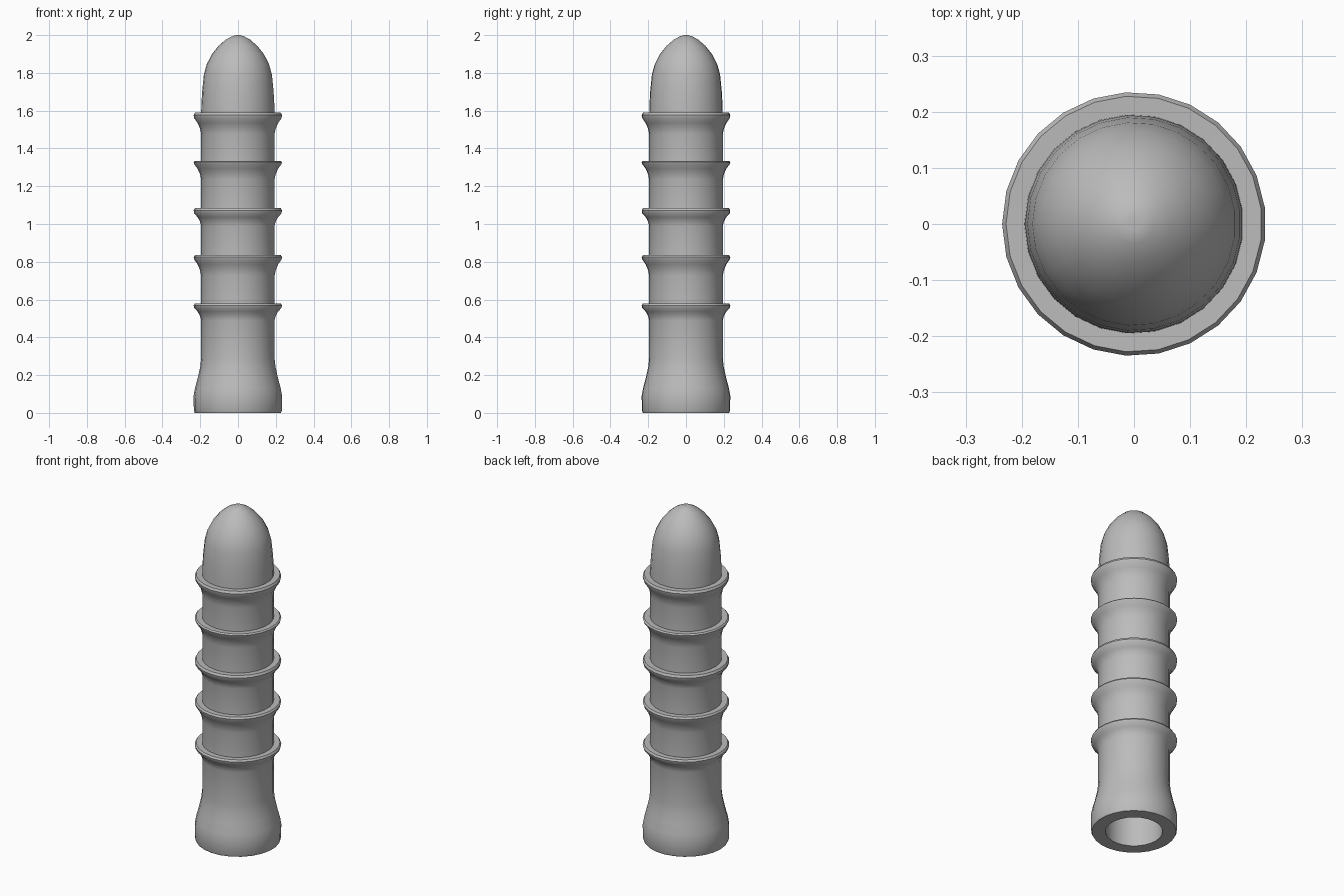
import bpy, bmesh, math

if "Cube" in bpy.data.objects:
    bpy.data.objects.remove(bpy.data.objects["Cube"])

SIDES = 25
gray = bpy.data.materials.new("plain gray")
gray.diffuse_color = (0.5, 0.5, 0.5, 1)
gray.use_nodes = True
gray.node_tree.nodes["Principled BSDF"].inputs["Base Color"].default_value = gray.diffuse_color


def lathe(name, profile, angle=35):
    """Revolve (radius, z) points around z; a radius of 0 closes to a point."""
    bm = bmesh.new()
    rings = []
    for r, z in profile:
        if r == 0:
            rings.append([bm.verts.new((0, 0, z))] * SIDES)
            continue
        ring = []
        for i in range(SIDES):
            a = math.pi + 2 * math.pi * i / SIDES
            ring.append(bm.verts.new((r * math.cos(a), r * math.sin(a), z)))
        rings.append(ring)
    for low, high in zip(rings, rings[1:]):
        for i in range(SIDES):
            j = (i + 1) % SIDES
            quad = [low[i], low[j], high[j], high[i]]
            bm.faces.new(list(dict.fromkeys(quad)))
    bmesh.ops.recalc_face_normals(bm, faces=bm.faces[:])
    mesh = bpy.data.meshes.new(name)
    bm.to_mesh(mesh)
    bm.free()
    mesh.materials.append(gray)
    obj = bpy.data.objects.new(name, mesh)
    bpy.context.collection.objects.link(obj)
    bpy.context.view_layer.objects.active = obj
    obj.select_set(True)
    bpy.ops.object.shade_smooth_by_angle(angle=math.radians(angle))
    obj.select_set(False)


# Hollow body: bore, flared foot, ribbed shaft and rounded nose in one outline
BODY = 0.195
outline = [(0, 1.86), (0.07, 1.84), (0.125, 1.76), (0.155, 1.6), (0.155, 0),
           (0.229, 0), (0.234, 0.012), (0.235, 0.09), (0.228, 0.13),
           (0.212, 0.19), (0.2, 0.245), (BODY, 0.29)]

# Ribs: height where the flare starts, lower rim edge, top of the rib
ribs = [(0.49, 0.556, 0.583), (0.725, 0.812, 0.838), (0.99, 1.056, 1.088),
        (1.235, 1.317, 1.337), (1.475, 1.56, 1.592)]
for start, rim, top in ribs:
    h = rim - start
    outline += [(BODY, start), (0.201, start + 0.35 * h),
                (0.214, start + 0.7 * h), (0.232, rim),
                (0.235, rim + 0.5 * (top - rim)), (0.228, top - 0.003),
                (BODY, top - 0.004)]

# Nose
outline += [(0.194, 1.63), (0.19, 1.7), (0.181, 1.79), (0.166, 1.845),
            (0.139, 1.898), (0.103, 1.943), (0.065, 1.976), (0.035, 1.992),
            (0.01, 2.0), (0, 1.997)]
lathe("ribbed_plug", outline)
